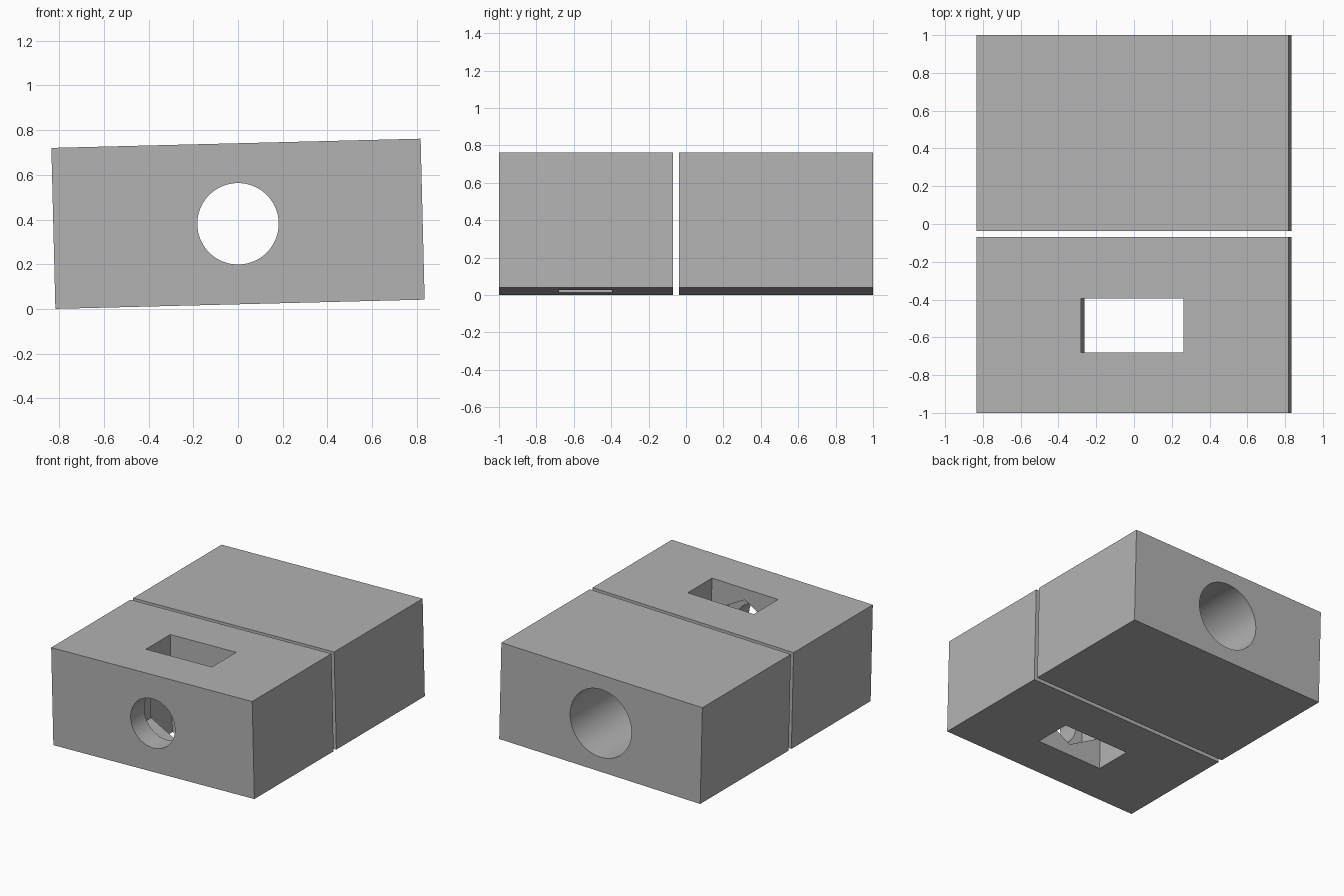
import bpy
from math import radians, pi
from mathutils import Matrix

cube = bpy.data.objects.get("Cube")
if cube:
    bpy.data.objects.remove(cube, do_unlink=True)

WIDTH, HEIGHT = 1.652, 0.72
CENTRE_Z = 0.381
TILT = Matrix.Translation((0, 0, CENTRE_Z)) @ Matrix.Rotation(radians(-1.43), 4, 'Y')

grey = bpy.data.materials.new("plain grey")
grey.use_nodes = True
GREY = (0.45, 0.45, 0.45, 1)
grey.diffuse_color = GREY
grey.node_tree.nodes["Principled BSDF"].inputs["Base Color"].default_value = GREY


def block(name, width, y0, y1, height):
    """Box centred on x and z, spanning y0 to y1."""
    bpy.ops.mesh.primitive_cube_add(size=1)
    ob = bpy.context.object
    ob.name = name
    ob.data.transform(Matrix.Translation((0, (y0 + y1) / 2, 0))
                      @ Matrix.Diagonal((width, y1 - y0, height, 1)))
    return ob


def bore(name, radius, y0, y1, sides=96):
    """Prism along y with a corner pointing up."""
    bpy.ops.mesh.primitive_cylinder_add(vertices=sides, radius=radius, depth=y1 - y0)
    ob = bpy.context.object
    ob.name = name
    ob.data.transform(Matrix.Translation((0, (y0 + y1) / 2, 0))
                      @ Matrix.Rotation(pi / 2, 4, 'X'))
    return ob


def carve(ob, cutters):
    """Subtract each cutter, then tilt and finish the part."""
    for cutter in cutters:
        cutter.hide_render = True
        mod = ob.modifiers.new("cut", 'BOOLEAN')
        mod.operation, mod.solver, mod.object = 'DIFFERENCE', 'EXACT', cutter
        bpy.ops.object.select_all(action='DESELECT')
        ob.select_set(True)
        bpy.context.view_layer.objects.active = ob
        bpy.ops.object.modifier_apply(modifier=mod.name)
        bpy.data.objects.remove(cutter, do_unlink=True)
    ob.data.materials.clear()
    ob.data.materials.append(grey)
    ob.data.transform(TILT)
    bpy.ops.object.shade_smooth_by_angle(angle=radians(30))


# Front block: bolt hole, vertical slot and hexagonal nut recess in the slot wall
SLOT_FRONT, SLOT_BACK = -0.68, -0.395
carve(block("front_block", WIDTH, -1, -0.07, HEIGHT), [
    block("slot_cutter", 0.543, SLOT_FRONT, SLOT_BACK, 1),
    bore("nut_recess_cutter", 0.277, -0.84, SLOT_FRONT + 0.05, sides=6),
    bore("bolt_hole_cutter", 0.182, -1.1, 0.1),
])

# Rear block: wider plain bore
carve(block("rear_block", WIDTH, -0.038, 1, HEIGHT), [
    bore("rear_bore_cutter", 0.252, -0.2, 1.1),
])
